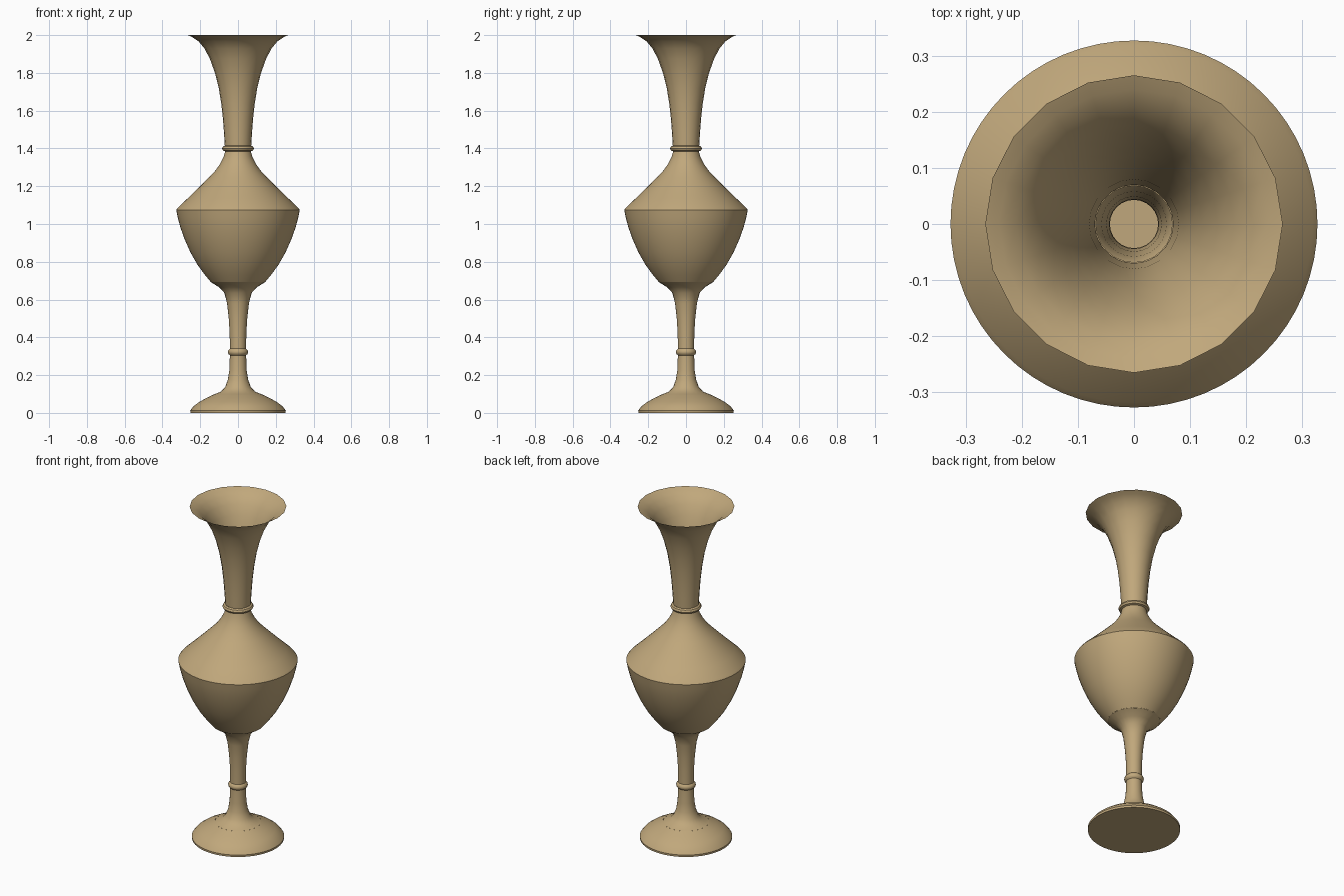
import bpy
import bmesh
import math

clay = bpy.data.materials.new("tan clay")
clay.diffuse_color = (0.53, 0.39, 0.20, 1)


def lathe(name, profile, sides):
    """Spin a (radius, height) profile round the z axis; radius 0 makes a pole."""
    bm = bmesh.new()
    rings = []
    for r, z in profile:
        if r == 0:
            rings.append([bm.verts.new((0, 0, z))] * sides)
        else:
            rings.append([bm.verts.new((r * math.cos(2 * math.pi * i / sides),
                                        r * math.sin(2 * math.pi * i / sides), z))
                          for i in range(sides)])
    for low, high in zip(rings, rings[1:]):
        for i in range(sides):
            j = (i + 1) % sides
            corners = list(dict.fromkeys((low[i], low[j], high[j], high[i])))
            bm.faces.new(corners)
    mesh = bpy.data.meshes.new(name)
    bm.to_mesh(mesh)
    bm.free()
    obj = bpy.data.objects.new(name, mesh)
    bpy.context.collection.objects.link(obj)
    mesh.materials.append(clay)
    bpy.ops.object.select_all(action='DESELECT')
    obj.select_set(True)
    bpy.context.view_layer.objects.active = obj
    bpy.ops.object.shade_smooth_by_angle(angle=math.radians(35))
    return obj


# Closed round foot with a low domed top
lathe("foot", [(0, 0), (0.252, 0), (0.253, 0.012), (0.235, 0.036), (0.205, 0.058),
               (0.165, 0.08), (0.127, 0.098)], 64)

# Slim stem with a small bead, flaring into the bowl
lathe("stem", [(0.127, 0.098), (0.09, 0.113), (0.068, 0.137), (0.054, 0.175),
               (0.046, 0.225), (0.043, 0.305), (0.051, 0.312), (0.054, 0.322),
               (0.051, 0.332), (0.043, 0.34), (0.044, 0.42), (0.049, 0.5),
               (0.058, 0.58), (0.072, 0.635), (0.1, 0.665), (0.143, 0.692)], 24)

# Bowl: rounded lower half, sharp shoulder, sloping top
lathe("bowl", [(0.143, 0.692), (0.175, 0.73), (0.215, 0.785), (0.252, 0.85),
               (0.283, 0.92), (0.306, 0.985), (0.319, 1.035), (0.327, 1.075),
               (0.318, 1.087), (0.265, 1.137), (0.205, 1.195), (0.155, 1.245),
               (0.122, 1.28), (0.095, 1.318), (0.076, 1.355), (0.068, 1.385)], 64)

# Ring collar between bowl and neck
lathe("collar", [(0.068, 1.385), (0.08, 1.389), (0.085, 1.399), (0.08, 1.41),
                 (0.07, 1.415)], 24)

# Open trumpet neck
lathe("neck", [(0.07, 1.415), (0.074, 1.48), (0.08, 1.56), (0.089, 1.64),
               (0.102, 1.72), (0.122, 1.8), (0.149, 1.875), (0.178, 1.93),
               (0.21, 1.968), (0.24, 1.988), (0.265, 2.0)], 20)
